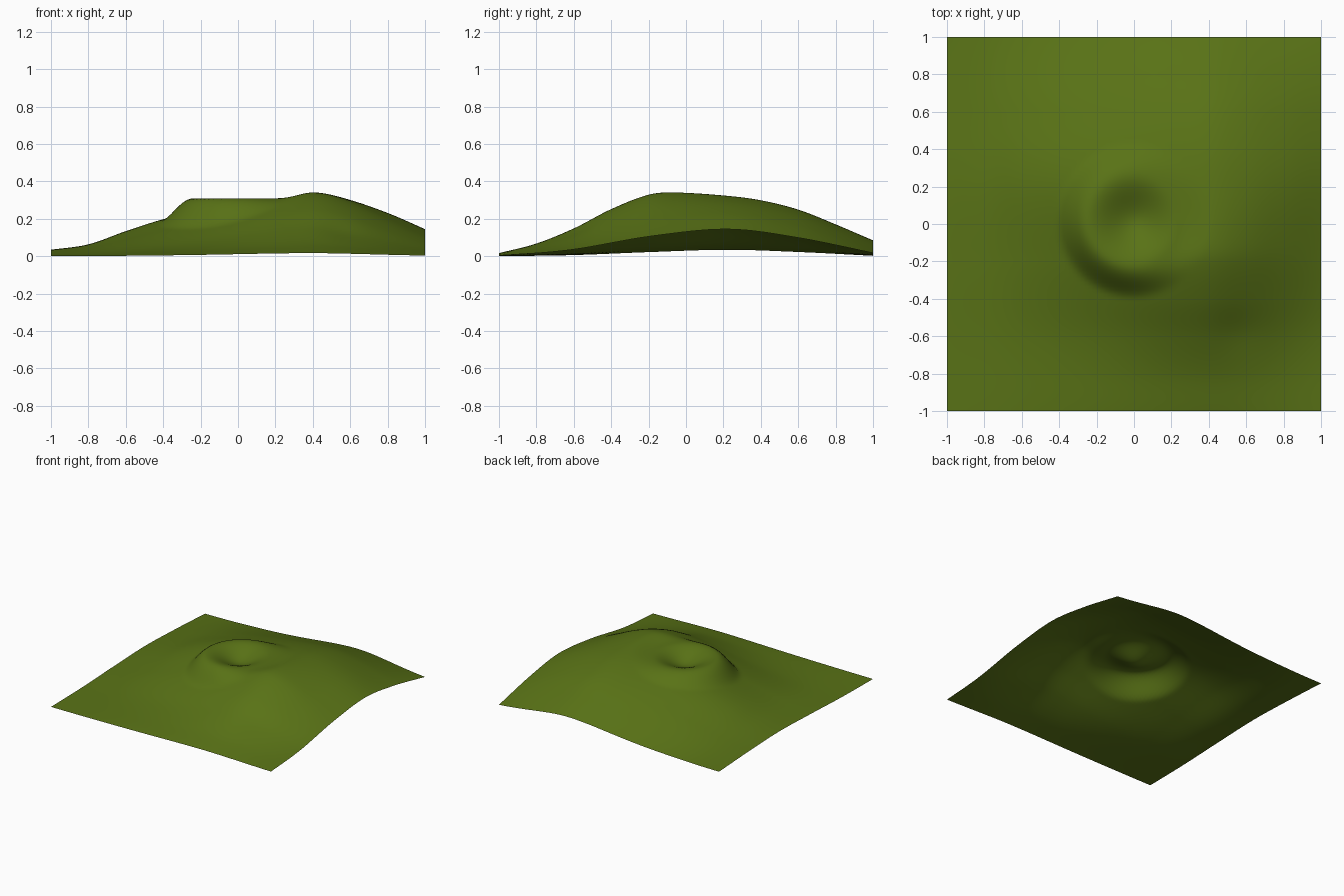
import bpy, bmesh, math

if "Cube" in bpy.data.objects:
    bpy.data.objects.remove(bpy.data.objects["Cube"])


def curve(points):
    """Smooth interpolation through (position, height) points."""
    n = len(points)
    slopes = []
    for i in range(n):
        a, b = points[max(i - 1, 0)], points[min(i + 1, n - 1)]
        slopes.append((b[1] - a[1]) / (b[0] - a[0]))

    def f(t):
        i = 0
        while i < n - 2 and t > points[i + 1][0]:
            i += 1
        (x0, y0), (x1, y1) = points[i], points[i + 1]
        h = x1 - x0
        s = (t - x0) / h
        return ((2*s**3 - 3*s**2 + 1) * y0 + (s**3 - 2*s**2 + s) * h * slopes[i]
                + (3*s**2 - 2*s**3) * y1 + (s**3 - s**2) * h * slopes[i + 1])
    return f


def smooth(a, b, t):
    t = min(max((t - a) / (b - a), 0), 1)
    return t * t * (3 - 2 * t)


def bump(x, y, cx, cy, r):
    return math.exp(-((x - cx)**2 + (y - cy)**2) / r**2)


# Hill profiles: ridge along x, cross-slopes at the summit and at the edges
ridge = curve([(-1, .035), (-.8, .064), (-.6, .135), (-.4, .2), (-.2, .25), (0, .288),
               (.2, .32), (.42, .342), (.6, .31), (.8, .238), (1, .147)])
summit = curve([(-1, .05), (-.8, .2), (-.6, .44), (-.4, .74), (-.2, .965), (-.07, 1),
                (.2, .95), (.4, .875), (.6, .73), (.8, .5), (1, .25)])
edge = curve([(-1, .02), (-.6, .19), (-.2, .64), (.22, 1), (.6, .66), (1, .08)])


def height(x, y):
    w = math.exp(-((x - .35) / .55)**2)
    z = ridge(x) * (w * summit(y) + (1 - w) * edge(y))
    # small hollows on the slopes
    z -= .008 * bump(x, y, .55, -.58, .12)
    # crater near the top: level rim, shallow bowl
    r = math.hypot(x, y - .02)
    bowl = .235 + .075 * smooth(0, .24, r)
    k = 1 - smooth(.24, .42, r)
    return max(z * (1 - k) + bowl * k, 0)


# Terrain sheet
bm = bmesh.new()
bmesh.ops.create_grid(bm, x_segments=96, y_segments=96, size=1)
for v in bm.verts:
    v.co.z = height(v.co.x, v.co.y)
low = min(v.co.z for v in bm.verts)
for v in bm.verts:
    v.co.z -= low
for f in bm.faces:
    f.smooth = True
mesh = bpy.data.meshes.new("terrain_hill")
bm.to_mesh(mesh)
bm.free()
hill = bpy.data.objects.new("terrain_hill", mesh)
bpy.context.collection.objects.link(hill)

# Grass green
mat = bpy.data.materials.new("grass")
mat.diffuse_color = (.1, .17, .008, 1)
mat.use_nodes = True
mat.node_tree.nodes["Principled BSDF"].inputs["Base Color"].default_value = mat.diffuse_color
mesh.materials.append(mat)
